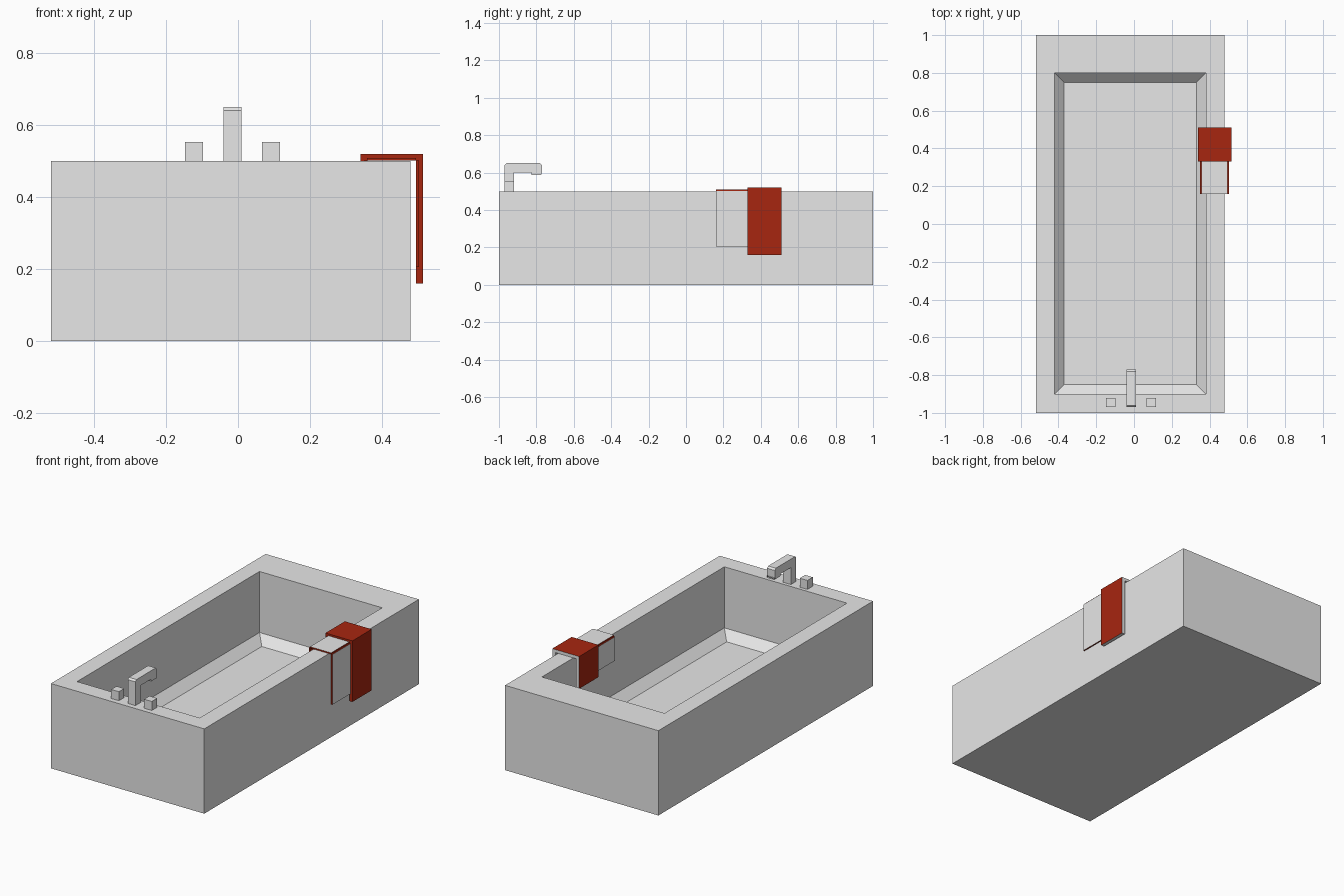
import bpy
import bmesh
from mathutils import Vector

default = bpy.data.objects.get("Cube")
if default:
    bpy.data.objects.remove(default, do_unlink=True)


def make_material(name, colour):
    mat = bpy.data.materials.new(name)
    mat.use_nodes = True
    mat.diffuse_color = (*colour, 1)
    mat.node_tree.nodes["Principled BSDF"].inputs["Base Color"].default_value = (*colour, 1)
    return mat


grey = make_material("light_grey", (0.8, 0.8, 0.8))
red = make_material("deep_red", (0.386, 0.019, 0.005))


def finish(name, bm, paint=None):
    """Turn a bmesh into an object; paint(face normal) is True for red faces."""
    bmesh.ops.recalc_face_normals(bm, faces=bm.faces)
    bm.normal_update()
    for f in bm.faces:
        f.material_index = int(bool(paint and paint(f.normal)))
    mesh = bpy.data.meshes.new(name)
    bm.to_mesh(mesh)
    bm.free()
    mesh.materials.append(grey)
    mesh.materials.append(red)
    obj = bpy.data.objects.new(name, mesh)
    bpy.context.collection.objects.link(obj)
    return obj


def box(name, low, high, paint=None):
    low, high = Vector(low), Vector(high)
    bm = bmesh.new()
    bmesh.ops.create_cube(bm, size=1)
    for v in bm.verts:
        v.co = (low + high) / 2 + v.co * (high - low)
    return finish(name, bm, paint)


def extrude_profile(name, points, to_3d, start, end, paint=None):
    """Sweep a flat outline from start to end along the remaining axis."""
    bm = bmesh.new()
    face = bm.faces.new([bm.verts.new(to_3d(a, b, start)) for a, b in points])
    moved = bmesh.ops.extrude_face_region(bm, geom=[face])["geom"]
    offset = Vector(to_3d(0, 0, end)) - Vector(to_3d(0, 0, start))
    bmesh.ops.translate(bm, vec=offset,
                        verts=[g for g in moved if isinstance(g, bmesh.types.BMVert)])
    return finish(name, bm, paint)


# Tub: rectangular rings from the base, over the rim and down into the basin
rings = [  # x low, x high, y low, y high, height
    (-0.52, 0.48, -1, 1, 0),
    (-0.52, 0.48, -1, 1, 0.5),
    (-0.42, 0.38, -0.9, 0.8, 0.5),
    (-0.42, 0.38, -0.9, 0.8, 0.14),
    (-0.37, 0.33, -0.85, 0.75, 0.09),
]
bm = bmesh.new()
loops = [[bm.verts.new(p) for p in ((a, c, z), (b, c, z), (b, d, z), (a, d, z))]
         for a, b, c, d, z in rings]
for lower, upper in zip(loops, loops[1:]):
    for i in range(4):
        j = (i + 1) % 4
        bm.faces.new((lower[i], lower[j], upper[j], upper[i]))
bm.faces.new(loops[0])
bm.faces.new(loops[-1])
finish("tub", bm)

# Faucet: bent spout profile with clipped corners
spout = [(-0.97, 0.5), (-0.92, 0.5), (-0.92, 0.6), (-0.825, 0.6), (-0.825, 0.587),
         (-0.775, 0.587), (-0.77, 0.6), (-0.77, 0.64), (-0.78, 0.65),
         (-0.96, 0.65), (-0.97, 0.64)]
extrude_profile("faucet", spout, lambda y, z, x: (x, y, z), -0.04, 0.01)

# Tap handles
for name, x in (("right_tap", -0.148), ("left_tap", 0.067)):
    box(name, (x, -0.97, 0.5), (x + 0.05, -0.92, 0.553))

# Large towel: one thick sheet folded over the rim, red outside and grey within
fold = [(0.34, 0.33), (0.36, 0.33), (0.36, 0.502), (0.495, 0.502), (0.495, 0.16),
        (0.515, 0.16), (0.515, 0.52), (0.34, 0.52)]
towel = extrude_profile("large_towel", fold, lambda x, z, y: (x, y, z), 0.33, 0.51)
for f in towel.data.polygons:
    outside = (f.normal.z > 0.9 or f.normal.y < -0.9
               or (f.normal.x > 0.9 and f.center.x > 0.5)
               or (f.normal.x < -0.9 and f.center.x < 0.35))
    f.material_index = int(outside)

# Small towel: three thin panels, grey outside with red edges
panels = [
    ("small_towel_top", (0.358, 0.16, 0.501), (0.495, 0.33, 0.509), Vector((0, 0, 1))),
    ("small_towel_outer", (0.495, 0.16, 0.205), (0.503, 0.33, 0.501), Vector((1, 0, 0))),
    ("small_towel_inner", (0.35, 0.16, 0.36), (0.358, 0.33, 0.501), Vector((-1, 0, 0))),
]
for name, low, high, out in panels:
    box(name, low, high, lambda n, out=out: n.dot(out) < 0.9)
